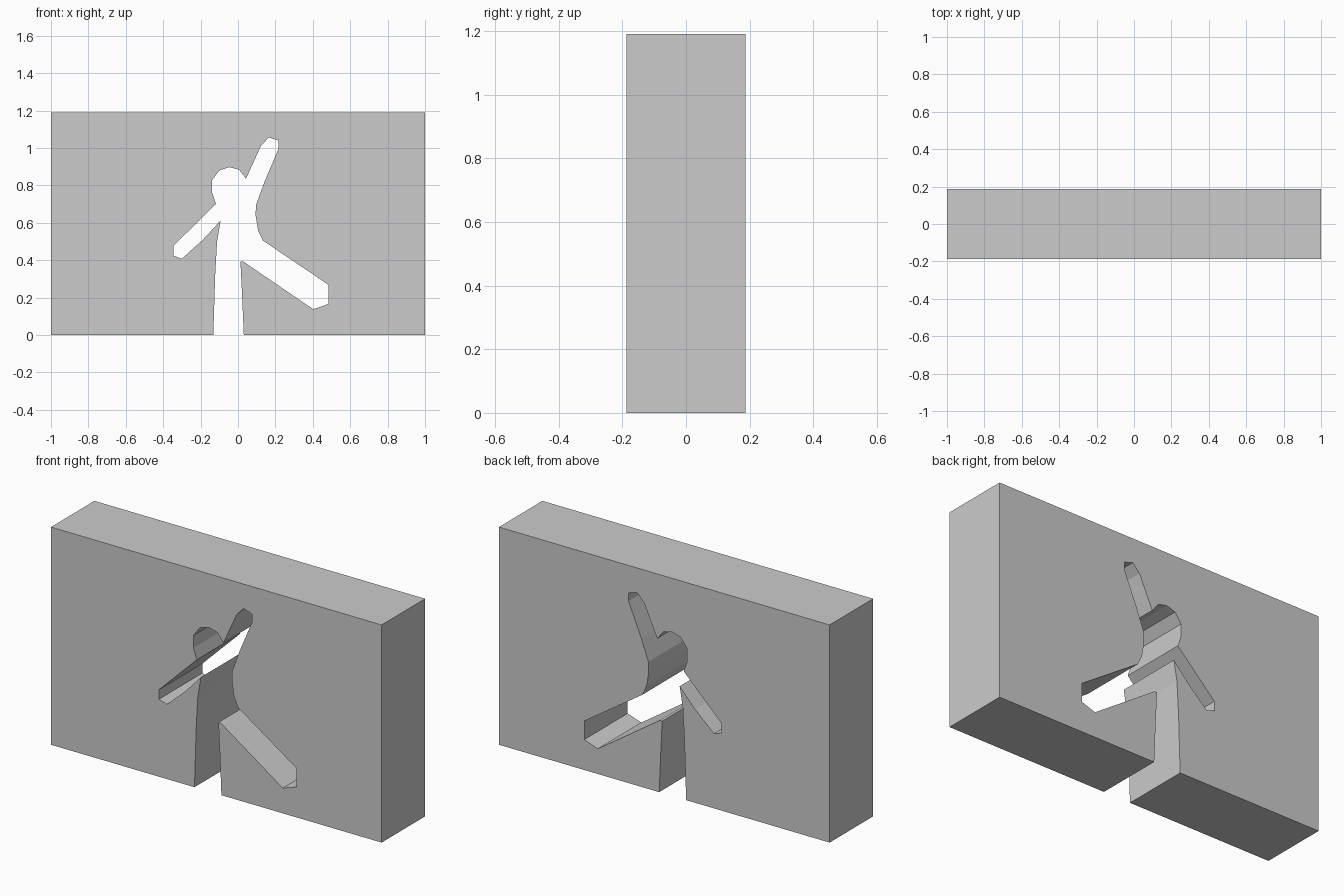
import bpy, bmesh

W, H, D = 1.0, 1.19, 0.1875

# Figure-shaped opening, traced clockwise from the left foot to the right foot
opening = [
    (-0.132, 0), (-0.122, 0.32), (-0.112, 0.50), (-0.093, 0.612),            # standing leg, armpit
    (-0.187, 0.51), (-0.30, 0.408), (-0.346, 0.424), (-0.346, 0.476),        # lowered arm
    (-0.118, 0.70), (-0.138, 0.76), (-0.138, 0.828), (-0.10, 0.88),          # shoulder, head
    (-0.047, 0.897), (0.005, 0.884), (0.043, 0.836),
    (0.123, 1.012), (0.165, 1.056), (0.216, 1.04), (0.216, 0.995),           # raised arm
    (0.14, 0.815), (0.096, 0.695), (0.094, 0.64), (0.107, 0.56), (0.133, 0.505),  # side
    (0.484, 0.268), (0.484, 0.166), (0.402, 0.138),                          # lifted leg
    (0.028, 0.393), (0.013, 0.393), (0.022, 0.21), (0.031, 0),               # standing leg
]
outline = [(-W, H), (-W, 0)] + opening + [(W, 0), (W, H)]

# Wall: one profile extruded through the full depth
bm = bmesh.new()
face = bm.faces.new([bm.verts.new((x, -D, z)) for x, z in outline])
ext = bmesh.ops.extrude_face_region(bm, geom=[face], use_keep_orig=True)
back = [g for g in ext["geom"] if isinstance(g, bmesh.types.BMVert)]
bmesh.ops.translate(bm, verts=back, vec=(0, 2 * D, 0))
bmesh.ops.recalc_face_normals(bm, faces=bm.faces[:])
mesh = bpy.data.meshes.new("wall_with_figure_opening")
bm.to_mesh(mesh)
bm.free()
bpy.context.collection.objects.link(bpy.data.objects.new("wall_with_figure_opening", mesh))
